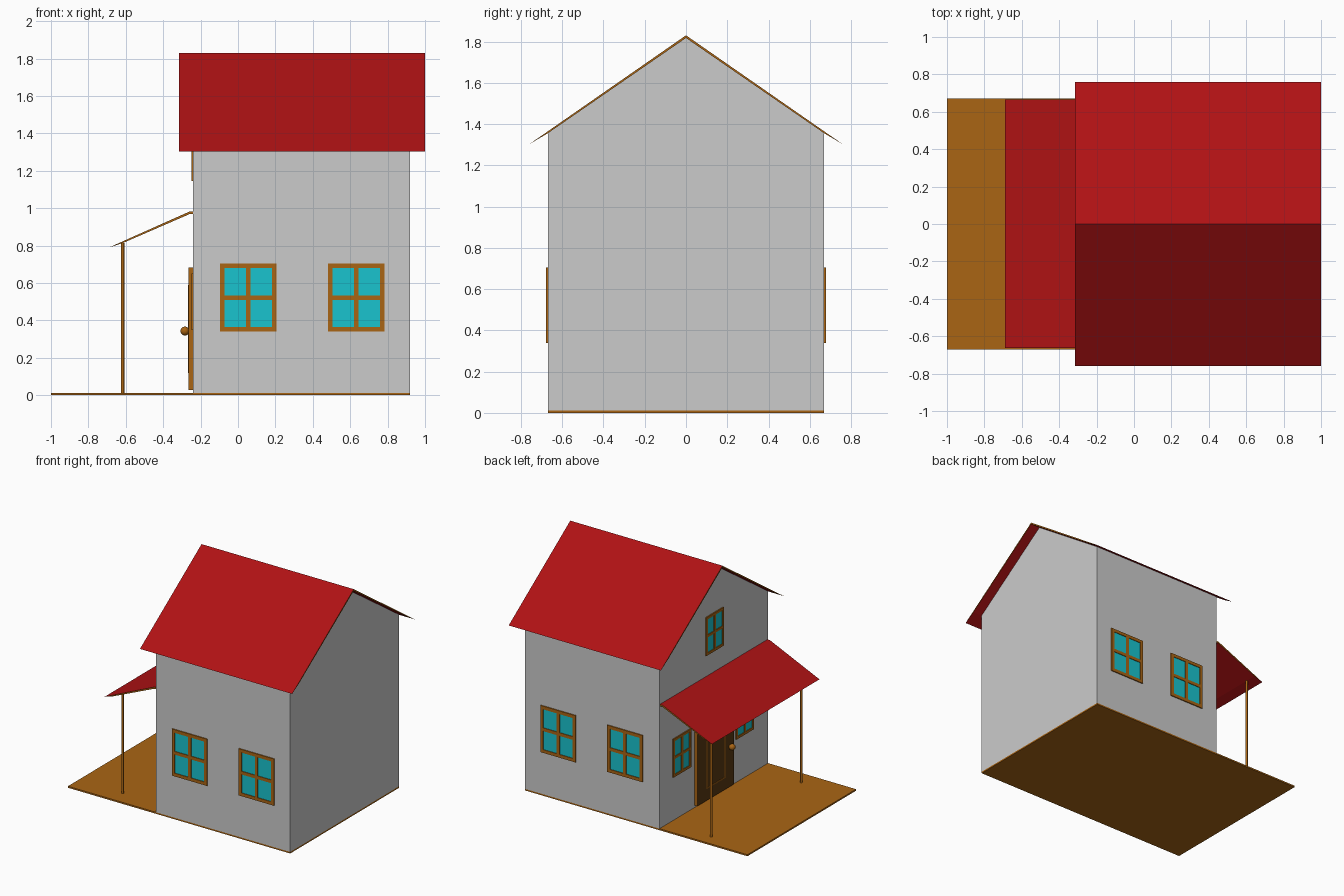
import bpy, bmesh
from math import pi
from mathutils import Matrix, Vector

if "Cube" in bpy.data.objects:
    bpy.data.objects.remove(bpy.data.objects["Cube"])


def material(name, rgb):
    m = bpy.data.materials.new(name)
    m.diffuse_color = (*rgb, 1)
    m.use_nodes = True
    m.node_tree.nodes["Principled BSDF"].inputs["Base Color"].default_value = m.diffuse_color
    return m


BROWN = material("wood", (0.40, 0.13, 0.007))
DARK = material("dark_wood", (0.10, 0.04, 0.006))
RED = material("roof_red", (0.43, 0.006, 0.007))
TEAL = material("glass", (0.01, 0.55, 0.62))


def finish(name, bm, mats=(), matrix=Matrix()):
    bmesh.ops.recalc_face_normals(bm, faces=bm.faces)
    me = bpy.data.meshes.new(name)
    bm.to_mesh(me)
    bm.free()
    for m in mats:
        me.materials.append(m)
    ob = bpy.data.objects.new(name, me)
    ob.matrix_world = matrix
    bpy.context.collection.objects.link(ob)
    return ob


def add_box(bm, lo, hi):
    lo, hi = Vector(lo), Vector(hi)
    mat = Matrix.Translation((lo + hi) / 2) @ Matrix.Diagonal((*(hi - lo), 1))
    bmesh.ops.create_cube(bm, size=1, matrix=mat)


def box(name, lo, hi, mat, matrix=Matrix()):
    bm = bmesh.new()
    add_box(bm, lo, hi)
    return finish(name, bm, [mat], matrix)


def extrude(name, points, vec, mats=()):
    """Extrude a closed profile; end caps get the second material."""
    bm = bmesh.new()
    face = bm.faces.new([bm.verts.new(p) for p in points])
    out = bmesh.ops.extrude_face_region(bm, geom=[face], use_keep_orig=True)
    moved = [g for g in out["geom"] if isinstance(g, bmesh.types.BMVert)]
    bmesh.ops.translate(bm, verts=moved, vec=vec)
    if len(mats) > 1:
        axis = Vector(vec).normalized()
        bm.normal_update()
        for f in bm.faces:
            f.material_index = int(abs(f.normal.dot(axis)) > 0.9)
    return finish(name, bm, mats)


def add_rim(bm, w, h, t, depth):
    """Rectangular frame in local xz, standing out towards -y."""
    for s in (-1, 1):
        a, b = sorted((s * w / 2, s * (w / 2 - t)))
        add_box(bm, (a, -depth, -h / 2), (b, 0, h / 2))
        a, b = sorted((s * h / 2, s * (h / 2 - t)))
        add_box(bm, (-w / 2 + t, -depth, a), (w / 2 - t, 0, b))


def window(name, w, h, t, matrix):
    bm = bmesh.new()
    add_rim(bm, w, h, t, 0.008)
    add_box(bm, (-t / 2, -0.008, -h / 2 + t), (t / 2, 0, h / 2 - t))
    for s in (-1, 1):
        a, b = sorted((s * t / 2, s * (w / 2 - t)))
        add_box(bm, (a, -0.008, -t / 2), (b, 0, t / 2))
    finish(name + "_frame", bm, [BROWN], matrix)
    box(name + "_glass", (-w / 2 + t, -0.003, -h / 2 + t),
        (w / 2 - t, 0, h / 2 - t), TEAL, matrix)


# Floor slab
box("floor_slab", (-1, -0.67, 0), (0.92, 0.67, 0.012), BROWN)

# Gabled walls
walls = [(-0.67, 0.012), (0.67, 0.012), (0.67, 1.356), (0, 1.818), (-0.67, 1.356)]
extrude("walls", [(-0.24, y, z) for y, z in walls], (1.16, 0, 0))

# Main roof with tapered eaves
roof = [(-0.76, 1.302), (0, 1.83), (0.76, 1.302), (0.67, 1.355), (0, 1.817), (-0.67, 1.355)]
extrude("main_roof", [(-0.315, y, z) for y, z in roof], (1.315, 0, 0), [RED, BROWN])

# Porch roof and posts
porch = [(-0.69, 0.79), (-0.262, 0.981), (-0.24, 0.981),
         (-0.24, 0.968), (-0.26, 0.968), (-0.615, 0.814)]
extrude("porch_roof", [(x, -0.662, z) for x, z in porch], (0, 1.327, 0), [RED, BROWN])
for i, y in enumerate((-0.542, 0.57)):
    bm = bmesh.new()
    bmesh.ops.create_cone(bm, cap_ends=True, segments=16, radius1=0.009, radius2=0.009,
                          depth=0.814, matrix=Matrix.Translation((-0.617, y, 0.407)))
    finish(f"porch_post_{i + 1}", bm, [BROWN])

# Windows on the two long walls
for side, y, rot in (("front", -0.67, 0), ("back", 0.67, pi)):
    for i, x in enumerate((0.055, 0.632)):
        window(f"{side}_window_{i + 1}", 0.304, 0.365, 0.025,
               Matrix.Translation((x, y, 0.522)) @ Matrix.Rotation(rot, 4, "Z"))

# Windows on the porch wall (local -y turned to face -x)
PORCH = Matrix.Rotation(-pi / 2, 4, "Z")
for name, y, z in (("gable_window", -0.005, 1.295),
                   ("porch_window_1", 0.397, 0.5), ("porch_window_2", -0.378, 0.5)):
    window(name, 0.22, 0.30, 0.02, Matrix.Translation((-0.24, y, z)) @ PORCH)

# Door with panel moulding and knob
door_at = Matrix.Translation((-0.24, 0.01, 0.355)) @ PORCH
box("door", (-0.225, -0.024, -0.325), (0.225, 0, 0.325), DARK, door_at)
bm = bmesh.new()
add_rim(bm, 0.23, 0.47, 0.008, 0.026)
finish("door_panel_moulding", bm, [BROWN], door_at)
bm = bmesh.new()
add_rim(bm, 0.454, 0.654, 0.006, 0.0235)
finish("door_edge", bm, [BROWN], door_at)
bm = bmesh.new()
bmesh.ops.create_uvsphere(bm, u_segments=16, v_segments=10, radius=0.024,
                          matrix=Matrix.Translation((-0.284, -0.164, 0.343)))
for f in bm.faces:
    f.smooth = True
finish("door_knob", bm, [BROWN])
